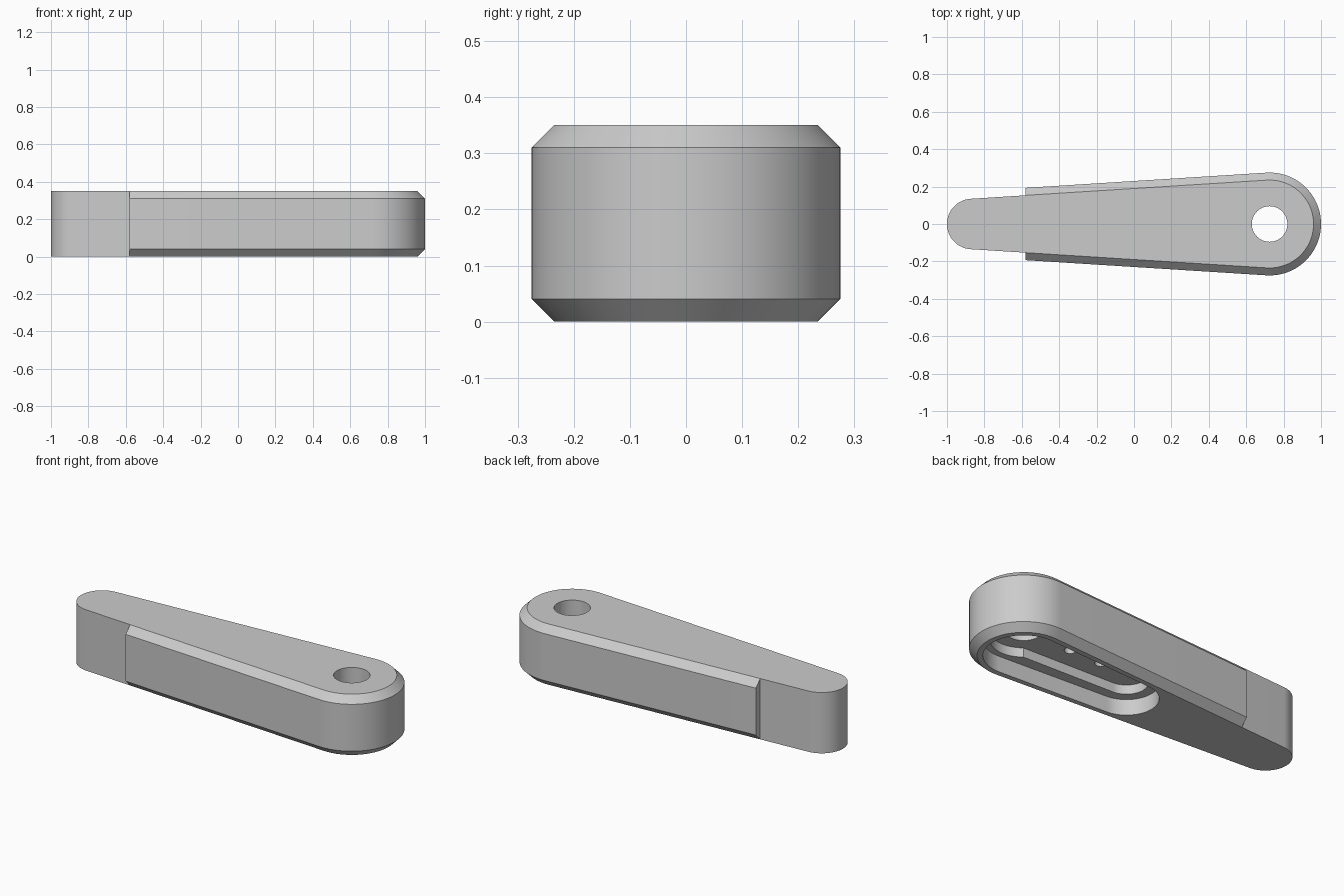
import bpy, bmesh
from math import acos, cos, sin, tan, pi

cube = bpy.data.objects.get("Cube")
if cube:
    bpy.data.objects.remove(cube, do_unlink=True)

HEIGHT, CHAMFER = 0.35, 0.04
NOSE_X, NOSE_R = -0.865, 0.135
HUB_X, HUB_R = 0.725, 0.235
STEP_X = -0.58

grey = bpy.data.materials.new("grey")
grey.use_nodes = True
colour = (0.6, 0.6, 0.6, 1)
grey.diffuse_color = colour
grey.node_tree.nodes["Principled BSDF"].inputs["Base Color"].default_value = colour


def arc(x, r, start, end, n=40):
    angles = [start + (end - start) * i / n for i in range(n + 1)]
    return [(x + r * cos(a), r * sin(a)) for a in angles]


def tangent_angle(x0, r0, x1, r1):
    return acos((r0 - r1) / (x1 - x0))


def tapered_slot(x0, r0, x1, r1):
    a = tangent_angle(x0, r0, x1, r1)
    return arc(x1, r1, -a, a) + arc(x0, r0, a, 2 * pi - a)


def loft(name, levels):
    """Solid through matching outlines, given as (z, points)."""
    bm = bmesh.new()
    rings = [[bm.verts.new((x, y, z)) for x, y in pts] for z, pts in levels]
    n = len(rings[0])
    for low, high in zip(rings, rings[1:]):
        for i in range(n):
            j = (i + 1) % n
            bm.faces.new((low[i], low[j], high[j], high[i]))
    bm.faces.new(rings[0][::-1])
    bm.faces.new(rings[-1])
    bmesh.ops.remove_doubles(bm, verts=bm.verts, dist=1e-5)
    bmesh.ops.recalc_face_normals(bm, faces=bm.faces)
    mesh = bpy.data.meshes.new(name)
    bm.to_mesh(mesh)
    bm.free()
    mesh.materials.append(grey)
    obj = bpy.data.objects.new(name, mesh)
    bpy.context.collection.objects.link(obj)
    return obj


# Arm outline: rounded nose, step out to the wider chamfered sleeve, round hub
def arm_outline(offset):
    a = tangent_angle(NOSE_X, NOSE_R, HUB_X, HUB_R)
    edge = lambda o: (HUB_R + o - (STEP_X - HUB_X) * cos(a)) / sin(a)
    inner, outer = edge(0), edge(offset)
    return (arc(HUB_X, HUB_R + offset, -a, a)
            + [(STEP_X, outer), (STEP_X, inner)]
            + arc(NOSE_X, NOSE_R, a, 2 * pi - a)
            + [(STEP_X, -inner), (STEP_X, -outer)])


narrow, wide = arm_outline(0), arm_outline(CHAMFER)
arm = loft("lever_arm", [(0, narrow), (CHAMFER, wide),
                         (HEIGHT - CHAMFER, wide), (HEIGHT, narrow)])

# Cutters: underside pocket, deeper recess, hub recess, bore and pin holes
POCKET_Z, RECESS_Z, PIN_Z = 0.09, 0.143, 0.24


def cut(name, outline, bottom, top):
    cutter = loft(name, [(bottom, outline), (top, outline)])
    cutter.hide_render = True
    mod = arm.modifiers.new(name, "BOOLEAN")
    mod.operation = "DIFFERENCE"
    mod.solver = "EXACT"
    mod.object = cutter
    bpy.context.view_layer.objects.active = arm
    bpy.ops.object.modifier_apply(modifier=name)
    bpy.data.objects.remove(cutter, do_unlink=True)


cut("pocket", tapered_slot(0.05, 0.165, HUB_X, 0.205), -0.1, POCKET_Z)
cut("recess", tapered_slot(0.05, 0.11, HUB_X, 0.135), -0.1, RECESS_Z)
cut("hub_recess", arc(HUB_X, 0.17, 0, 2 * pi, 64), -0.1, RECESS_Z)
cut("bore", arc(HUB_X, 0.095, 0, 2 * pi, 64), -0.1, HEIGHT + 0.1)
for x in (0.22, 0.42):
    cut("pin_hole", arc(x, 0.03, 0, 2 * pi, 32), -0.1, PIN_Z)

# Smooth curved walls, crisp edges
bpy.ops.object.select_all(action="DESELECT")
arm.select_set(True)
bpy.context.view_layer.objects.active = arm
bpy.ops.object.shade_smooth_by_angle(angle=pi / 7)
